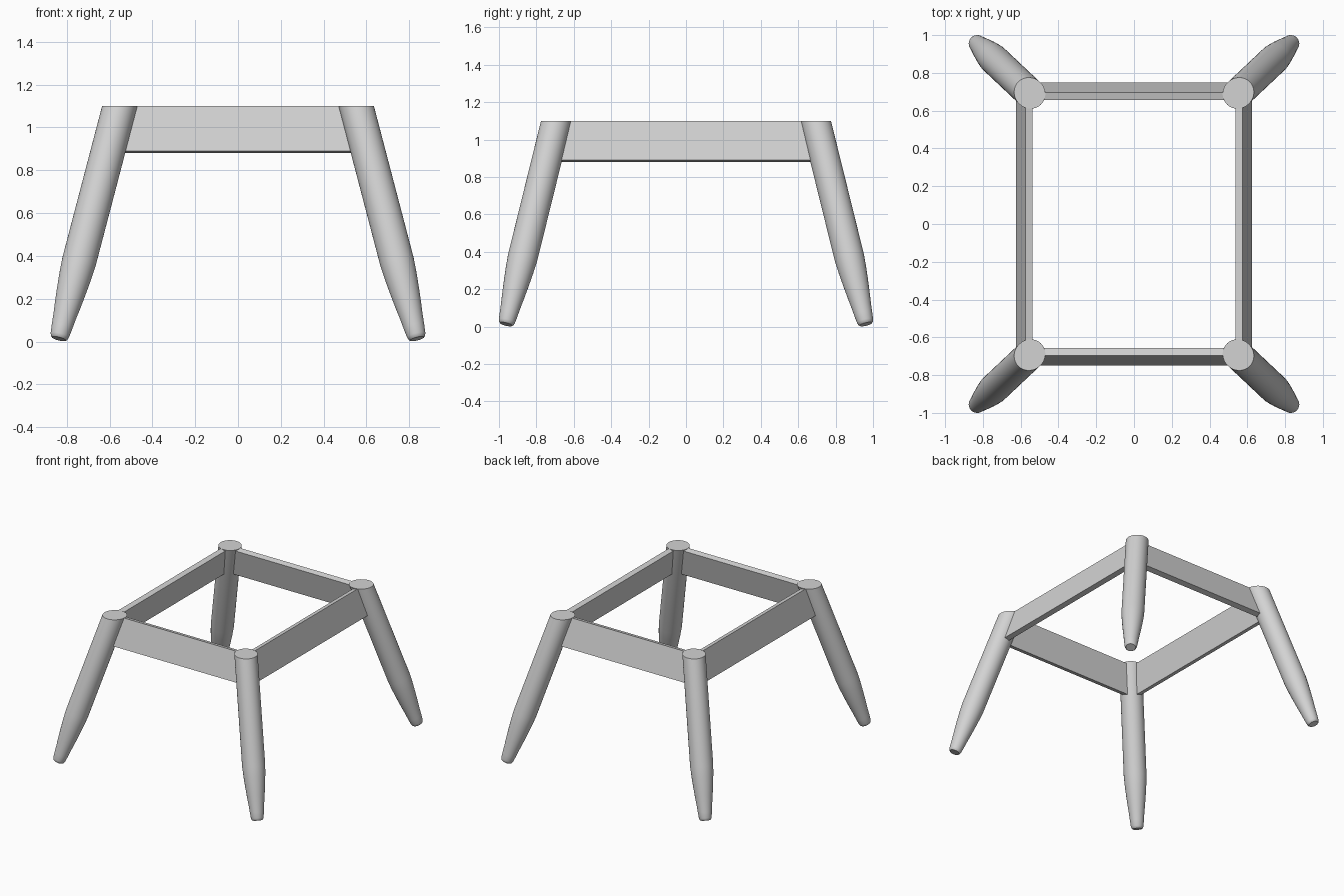
import bpy
import bmesh
import math
from mathutils import Vector

cube = bpy.data.objects.get("Cube")
if cube:
    bpy.data.objects.remove(cube, do_unlink=True)

# One plain grey for the whole frame
grey = bpy.data.materials.new("light grey")
grey.use_nodes = True
grey.diffuse_color = (0.65, 0.65, 0.65, 1)
grey.node_tree.nodes["Principled BSDF"].inputs["Base Color"].default_value = (0.65, 0.65, 0.65, 1)

TOP = 1.10
LEG_TOP = Vector((0.552, 0.693, TOP))
SPLAY = Vector((0.262, 0.247, -1.0))      # leg run per unit of drop
FOOT_Z = 0.013
SIDES = 40
# (distance above the foot, radius), the last ring being cut level at the top
PROFILE = [(0, 0.034), (0.006, 0.040), (0.018, 0.044), (0.06, 0.049), (0.11, 0.054),
           (0.17, 0.0615), (0.24, 0.069), (0.31, 0.0755), (0.38, 0.080)]


def finish(bm, name):
    bmesh.ops.recalc_face_normals(bm, faces=bm.faces)
    mesh = bpy.data.meshes.new(name)
    bm.to_mesh(mesh)
    bm.free()
    obj = bpy.data.objects.new(name, mesh)
    bpy.context.collection.objects.link(obj)
    mesh.materials.append(grey)
    return obj


def make_leg(name, sx, sy):
    """Splayed round leg with a tapered foot and a level top."""
    flip = Vector((sx, sy, 1))
    top = LEG_TOP * flip
    axis = -(SPLAY * flip).normalized()
    foot = top + SPLAY * flip * (TOP - FOOT_Z)
    u = axis.cross(Vector((0, 1, 0))).normalized()
    v = axis.cross(u)
    bm = bmesh.new()
    rings = []
    for dist, r in PROFILE + [(None, PROFILE[-1][1])]:
        ring = []
        for i in range(SIDES):
            a = math.tau * i / SIDES
            p = foot + (u * math.cos(a) + v * math.sin(a)) * r
            # slide along the axis: a fixed distance, or up to the level cut
            p += axis * (dist if dist is not None else (TOP - p.z) / axis.z)
            ring.append(bm.verts.new(p))
        rings.append(ring)
    for low, high in zip(rings, rings[1:]):
        for i in range(SIDES):
            j = (i + 1) % SIDES
            bm.faces.new((low[i], low[j], high[j], high[i]))
    bm.faces.new(rings[0])
    bm.faces.new(rings[-1])
    obj = finish(bm, name)
    bpy.ops.object.select_all(action='DESELECT')
    obj.select_set(True)
    bpy.context.view_layer.objects.active = obj
    bpy.ops.object.shade_smooth_by_angle(angle=math.radians(35))


def make_rail(name, section, half, spread, place):
    """Leaning board: (outward, z) section, with ends following the legs."""
    bm = bmesh.new()
    ends = []
    for s in (-1, 1):
        ends.append([bm.verts.new(place(s * (half + spread * (TOP - z)), out, z))
                     for out, z in section])
    for end in ends:
        bm.faces.new(end)
    for i in range(4):
        j = (i + 1) % 4
        bm.faces.new((ends[0][i], ends[0][j], ends[1][j], ends[1][i]))
    finish(bm, name)


def section(inner, outer, low):
    """Tilted rectangle: inner top, outer top, outer bottom, inner bottom."""
    drop = 0.21
    dip = (outer - inner) * (low - outer) / drop
    return [(inner, TOP - dip), (outer, TOP), (low, TOP - drop),
            (low - outer + inner, TOP - drop - dip)]


# Four legs
for fb, sy in (("front", -1), ("back", 1)):
    for lr, sx in (("right", -1), ("left", 1)):
        make_leg(f"{fb}_{lr}_leg", sx, sy)

# Front and back rails, then the side rails
long_sec = section(0.656, 0.697, 0.749)
side_sec = section(0.537, 0.575, 0.624)
for s, fb, lr in ((-1, "front", "right"), (1, "back", "left")):
    make_rail(f"{fb}_rail", long_sec, LEG_TOP.x, SPLAY.x,
              lambda a, out, z, s=s: (a, s * out, z))
    make_rail(f"{lr}_rail", side_sec, LEG_TOP.y, SPLAY.y,
              lambda a, out, z, s=s: (s * out, a, z))
